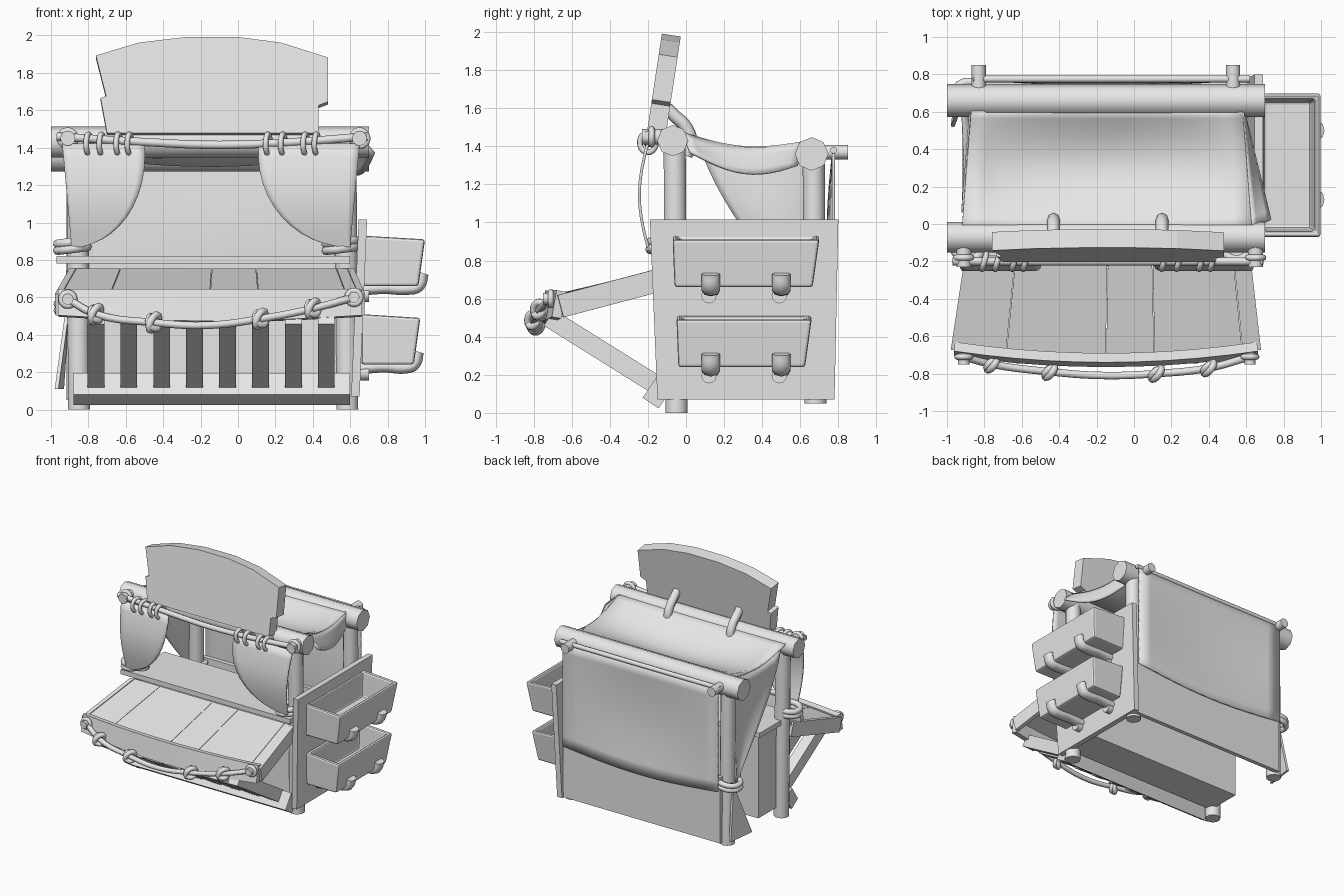
import bpy, bmesh, math
from math import sin, cos, pi
from mathutils import Vector, Matrix

cube = bpy.data.objects.get("Cube")
if cube:
    bpy.data.objects.remove(cube)

GREY = bpy.data.materials.new("plain grey")
GREY.use_nodes = True
GREY.diffuse_color = (0.8, 0.8, 0.8, 1)
GREY.node_tree.nodes["Principled BSDF"].inputs["Base Color"].default_value = (0.8, 0.8, 0.8, 1)


def add(name, bm, smooth=False):
    bmesh.ops.recalc_face_normals(bm, faces=bm.faces)
    for f in bm.faces:
        f.smooth = smooth
    me = bpy.data.meshes.new(name)
    bm.to_mesh(me)
    bm.free()
    me.materials.append(GREY)
    ob = bpy.data.objects.new(name, me)
    bpy.context.collection.objects.link(ob)
    return ob


def soften(ob):
    bpy.ops.object.select_all(action='DESELECT')
    ob.select_set(True)
    bpy.context.view_layer.objects.active = ob
    bpy.ops.object.shade_smooth_by_angle(angle=math.radians(50))
    return ob


def box(name, lo, hi):
    bm = bmesh.new()
    bmesh.ops.create_cube(bm, size=1)
    for v in bm.verts:
        v.co = [(l + h) / 2 + c * (h - l) for l, h, c in zip(lo, hi, v.co)]
    return add(name, bm)


def plank(name, a, b, wide_axis, width, thick):
    # board running from a to b
    a, b = Vector(a), Vector(b)
    d = (b - a).normalized()
    n = d.cross(Vector(wide_axis)).normalized()
    w = n.cross(d)
    bm = bmesh.new()
    bmesh.ops.create_cube(bm, size=1)
    for v in bm.verts:
        x, y, z = v.co
        v.co = a.lerp(b, z + 0.5) + w * x * width + n * y * thick
    return add(name, bm)


def rod(name, a, b, r, sides=12):
    a, b = Vector(a), Vector(b)
    m = Matrix.Translation((a + b) / 2) @ (b - a).to_track_quat('Z', 'Y').to_matrix().to_4x4()
    bm = bmesh.new()
    bmesh.ops.create_cone(bm, cap_ends=True, segments=sides, radius1=r, radius2=r,
                          depth=(b - a).length, matrix=m)
    return soften(add(name, bm))


def tube(name, pts, r, closed=False):
    cu = bpy.data.curves.new(name, 'CURVE')
    cu.dimensions = '3D'
    cu.bevel_depth = r
    cu.bevel_resolution = 2
    cu.resolution_u = 5
    cu.use_fill_caps = True
    sp = cu.splines.new('BEZIER')
    sp.bezier_points.add(len(pts) - 1)
    for p, co in zip(sp.bezier_points, pts):
        p.co = co
        p.handle_left_type = p.handle_right_type = 'AUTO'
    sp.use_cyclic_u = closed
    cu.materials.append(GREY)
    ob = bpy.data.objects.new(name, cu)
    bpy.context.collection.objects.link(ob)
    bpy.ops.object.select_all(action='DESELECT')
    ob.select_set(True)
    bpy.context.view_layer.objects.active = ob
    bpy.ops.object.convert(target='MESH')
    return soften(bpy.context.view_layer.objects.active)


def ring(name, c, u, v, r):
    # rope loop spanned by the half axes u and v
    c, u, v = Vector(c), Vector(u), Vector(v)
    tube(name, [c + u * cos(k * pi / 4) + v * sin(k * pi / 4) for k in range(8)], r, True)


def sheet(name, f, nu, nv, thick, smooth=True):
    bm = bmesh.new()
    g = [[bm.verts.new(f(i / nu, j / nv)) for i in range(nu + 1)] for j in range(nv + 1)]
    for j in range(nv):
        for i in range(nu):
            bm.faces.new((g[j][i], g[j][i + 1], g[j + 1][i + 1], g[j + 1][i]))
    ob = add(name, bm, smooth)
    m = ob.modifiers.new("thickness", 'SOLIDIFY')
    m.thickness = thick
    m.offset = 0
    if smooth:
        soften(ob)
    return ob


def mix(a, b, t):
    return a + (b - a) * t


# frame: posts, pegs, lashings, beams
for side, x, peg_x, back_x in (("right", -0.86, -0.91, -0.83), ("left", 0.575, 0.65, 0.53)):
    rod(side + "_front_post", (x + 0.01, -0.05, 0), (x, -0.06, 1.44), 0.06)
    rod(side + "_back_post", (x, 0.68, 0.05), (x, 0.67, 1.4), 0.058)
    rod(side + "_front_peg", (peg_x, -0.05, 1.45), (peg_x, -0.23, 1.45), 0.04)
    ring(side + "_peg_lashing", (peg_x, -0.18, 1.45), (0.042, 0, 0), (0, 0, 0.042), 0.016)
    rod(side + "_back_peg", (back_x, 0.66, 1.37), (back_x, 0.85, 1.37), 0.038)
    for k in (0, 1):
        ring(side + "_curtain_tie", (x - 0.025, -0.11, 0.86 + 0.035 * k), (0.08, 0, 0.01), (0, 0.08, 0), 0.024)
rod("front_beam", (-1, -0.07, 1.43), (0.7, -0.07, 1.43), 0.082, 8)
rod("back_beam", (-1, 0.66, 1.36), (0.7, 0.66, 1.36), 0.088, 8)
rod("back_curtain_rod", (-0.86, 0.775, 1.38), (0.62, 0.775, 1.38), 0.018)
tube("front_curtain_rope", [(-0.97, -0.2, 1.46), (-0.5, -0.2, 1.43), (-0.1, -0.2, 1.415),
                            (0.3, -0.2, 1.43), (0.69, -0.2, 1.46)], 0.022)
for x in (-0.8, -0.73, -0.64, -0.58, 0.16, 0.24, 0.36, 0.42):
    ring("curtain_ring", (x, -0.2, 1.42), (0.012, 0.042, 0), (0, 0, 0.052), 0.015)


# gathered front curtains
def curtain(name, outer, width, s):
    def f(u, v):
        t = v * pi / 2
        w = max(width * cos(t), 0.07)
        return (outer - s * 0.05 * sin(t) - s * w * u, -0.2 - 0.045 * sin(pi * sin(t)), 1.42 - 0.55 * sin(t))
    sheet(name, f, 12, 12, 0.015)


curtain("right_front_curtain", -0.94, 0.44, -1)
curtain("left_front_curtain", 0.65, 0.54, 1)


# canopy with a gentle sag, hanging flap, side drape and back cloth
def canopy(u, v):
    sag = (0.05 + 0.09 * max(sin(pi * u), 0) ** 0.6) * max(sin(pi * v), 0)
    return (mix(mix(-0.92, -0.87, v), mix(0.63, 0.58, v), u), mix(-0.02, 0.62, v), mix(1.47, 1.42, v) - sag)


def flap(u, v):
    x, y, z = canopy(1, u)
    return (x + v * mix(0.1, 0.01, u), mix(y, 0.33, 0.12 * v), z - v * (0.1 + 0.04 * sin(pi * 0.8 * u)))


def side_drape(u, v):
    w = max(1 - v ** 1.3, 0.1)
    x, y, z = canopy(0, 1 - u * w * 0.92)
    return (mix(x, -0.92, v) + 0.03 * sin(pi * v) * sin(pi * u), y + 0.03, mix(z - 0.01, 0.55, v))


sheet("canopy", canopy, 16, 12, 0.015)
sheet("canopy_flap", flap, 12, 4, 0.015)
sheet("side_drape", side_drape, 12, 12, 0.015)
sheet("drape_tail", lambda u, v: (mix(-0.91, -0.97 + 0.03 * u, v), mix(0.68, mix(0.52, 0.76, u), v),
                                  0.55 - 0.44 * v), 4, 3, 0.02, False)
for k in (0, 1):
    ring("drape_tie", (-0.88, 0.68, 0.54 + 0.035 * k), (0.085, 0, 0.01), (0, 0.08, 0), 0.022)
sheet("back_cloth", lambda u, v: (mix(-0.84, 0.6, u), 0.775 - 0.03 * sin(pi * v) * sin(pi * u),
                                  mix(1.38, 0.51 - 0.05 * sin(pi * u), v)), 12, 10, 0.015)

# base cabinet, boards and counter
box("back_panel", (-0.85, 0.725, 0.07), (0.61, 0.76, 0.62))
box("counter_base", (-0.84, -0.06, 0.08), (0.6, 0.24, 0.79))
box("front_panel", (-0.84, -0.068, 0.26), (0.6, -0.055, 0.78))
box("counter_top", (-0.88, -0.14, 0.78), (0.6, 0.28, 0.82))
box("counter_edge", (-0.97, -0.17, 0.78), (0.6, -0.13, 0.82))
plank("bottom_rail", (-0.88, -0.147, 0.11), (0.6, -0.147, 0.11), (0, 0.83, -0.55), 0.1, 0.14)

# left side panel, leaning outward at the top
panel = box("left_side_panel", (0.62, -0.15, 0.07), (0.665, 0.78, 1.015))
for v in panel.data.vertices:
    high = v.co.z > 0.5
    v.co.x += 0.025 if high else -0.015
    v.co.y += (0.02 if v.co.y > 0 else -0.04) if high else 0


# display tray: planks, side boards, curved lip and struts
def tray(u, v, drop=0):
    front = -0.66 - 0.06 * (1 - (2 * u - 1) ** 2)
    return Vector((mix(mix(-0.88, 0.6, u), mix(-0.96, 0.66, u), v), mix(-0.13, front, v), mix(0.74, 0.6, v) - drop))


cuts = (0, 0.17, 0.5, 0.66, 0.95, 1)
for a, b in zip(cuts, cuts[1:]):
    sheet("tray_plank", lambda u, v: tray(mix(a + 0.001, b - 0.001, u), v), 4, 1, 0.03, False)
for name, u in (("tray_right_side", 0), ("tray_left_side", 1)):
    plank(name, tray(u, 0, 0.04), tray(u, 1, 0.04), (0, 0, 1), 0.12, 0.035)


def lip(u, v):
    p = tray(u, 1)
    return (p.x, p.y + 0.005 - 0.025 * v, mix(0.64, 0.5 - 0.03 * sin(pi * u), v))


sheet("tray_lip", lip, 10, 1, 0.05, False)
for i in range(8):
    x = -0.76 + 0.176 * i
    plank("tray_strut", (x, -0.72, 0.5), (x, -0.16, 0.15), (1, 0, 0), 0.09, 0.1)

# rope swag with knots along the tray lip
swag = [(-0.91, -0.71, 0.59), (-0.76, -0.75, 0.51), (-0.45, -0.79, 0.465), (-0.17, -0.81, 0.45),
        (0.12, -0.8, 0.485), (0.4, -0.77, 0.54), (0.62, -0.71, 0.6)]
tube("tray_rope", swag, 0.02)
for p in swag[1:3] + swag[4:6]:
    ring("rope_knot", p, (0.02, 0.03, 0), (0.015, 0, 0.04), 0.02)
    ring("rope_knot", p, (0.02, 0.025, 0.015), (-0.02, 0, 0.03), 0.018)
for p in (swag[0], swag[-1]):
    rod("tray_peg", (p[0], -0.64, p[2]), (p[0], -0.75, p[2]), 0.03)
    ring("tray_peg_loop", p, (0.035, 0, 0), (0, 0, 0.035), 0.016)

# hanging bins on brackets
for label, z, y0, y1, x1 in (("upper", 0.66, -0.07, 0.7, 1.0), ("lower", 0.24, -0.05, 0.66, 0.975)):
    bm = bmesh.new()
    bmesh.ops.create_cube(bm, size=1)
    for v in bm.verts:
        x, y, t = v.co
        low = t < 0
        v.co = (0.66 if x < 0 else x1 - 0.035 * low, y0 + 0.01 * low if y < 0 else y1 - 0.035 * low,
                z + (0 if low else 0.27 - 0.02 * (x > 0)))
    bm.normal_update()
    top = max(bm.faces, key=lambda f: f.normal.z)
    bmesh.ops.inset_region(bm, faces=[top], thickness=0.045)
    bmesh.ops.inset_region(bm, faces=[top], thickness=0.02, depth=-0.21)
    bin_box = add(label + "_bin", bm)
    bev = bin_box.modifiers.new("soft edges", 'BEVEL')
    bev.width = 0.015
    bev.segments = 2
    for y in (0.13, 0.5):
        strap = tube(label + "_bracket", [(0.65, y, z - 0.02), (0.78, y, z - 0.01), (0.9, y, z - 0.015),
                                          (x1 - 0.035, y, z), (x1 - 0.012, y, z + 0.07)], 0.032)
        for v in strap.data.vertices:
            v.co.y = y + (v.co.y - y) * 1.5
        rod(label + "_bracket_bolt", (0.64, y - 0.01, z - 0.045), (0.7, y - 0.01, z - 0.045), 0.04)

# leaning signboard with notched sides, hung from the front beam
outline = [(-0.7, 0), (-0.735, 0.19), (-0.705, 0.2), (-0.76, 0.42), (-0.53, 0.49), (-0.28, 0.52),
           (0, 0.52), (0.23, 0.49), (0.48, 0.41), (0.48, 0.17), (0.43, 0.15), (0.43, 0)]
bm = bmesh.new()
face = bm.faces.new([bm.verts.new((x, -0.05, z)) for x, z in outline])
ext = bmesh.ops.extrude_face_region(bm, geom=[face], use_keep_orig=True)
bmesh.ops.translate(bm, vec=(0, 0.1, 0), verts=[g for g in ext["geom"] if isinstance(g, bmesh.types.BMVert)])
sign = add("signboard", bm)
sign.location = (0, -0.155, 1.47)
sign.rotation_euler.x = -0.15
for x in (-0.43, 0.15):
    tube("sign_hook", [(x, -0.1, 1.6), (x, -0.06, 1.56), (x, 0.0, 1.5), (x, 0.025, 1.42), (x, 0, 1.35)], 0.034)
